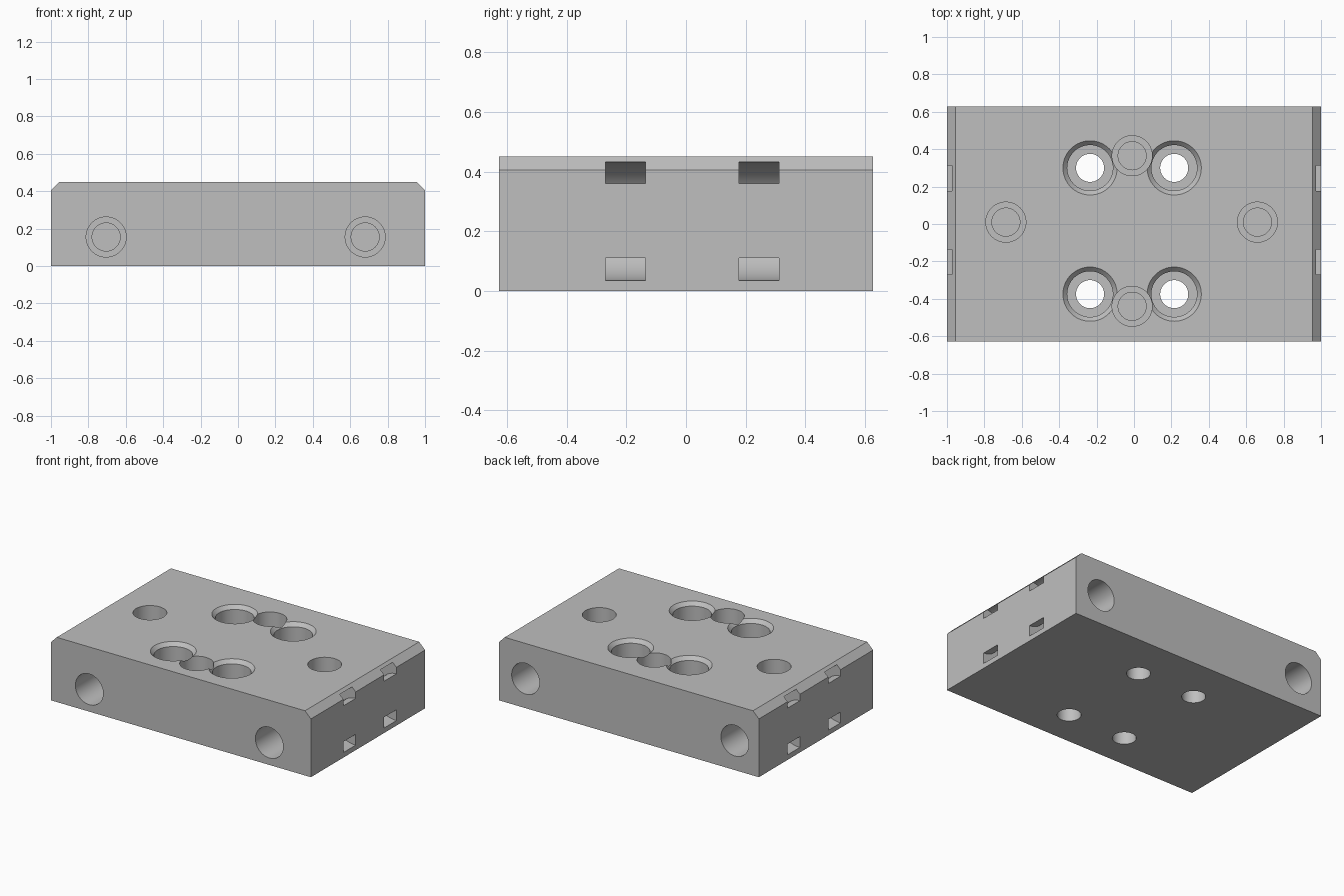
import bpy, bmesh, math
from mathutils import Matrix, Vector

if "Cube" in bpy.data.objects:
    bpy.data.objects.remove(bpy.data.objects["Cube"], do_unlink=True)

W, D, H, CHAMFER = 2.0, 1.255, 0.45, 0.045
SEGMENTS = 64

metal = bpy.data.materials.new("plain grey metal")
metal.use_nodes = True
metal.diffuse_color = (0.52, 0.52, 0.52, 1)
metal.node_tree.nodes["Principled BSDF"].inputs["Base Color"].default_value = metal.diffuse_color


def make_object(name, bm):
    bmesh.ops.recalc_face_normals(bm, faces=bm.faces)
    mesh = bpy.data.meshes.new(name)
    bm.to_mesh(mesh)
    bm.free()
    mesh.materials.append(metal)
    obj = bpy.data.objects.new(name, mesh)
    bpy.context.collection.objects.link(obj)
    return obj


def lathe(name, profile, origin, axis, closed=False):
    """Spin (radius, distance) points about an axis; cap the ends unless closed."""
    bm = bmesh.new()
    rings = []
    for r, t in profile:
        rings.append([bm.verts.new((r * math.cos(a), r * math.sin(a), t))
                      for a in (2 * math.pi * i / SEGMENTS for i in range(SEGMENTS))])
    pairs = list(zip(rings, rings[1:]))
    if closed:
        pairs.append((rings[-1], rings[0]))
    else:
        bm.faces.new(rings[0])
        bm.faces.new(rings[-1])
    for lo, hi in pairs:
        for i in range(SEGMENTS):
            j = (i + 1) % SEGMENTS
            bm.faces.new((lo[i], lo[j], hi[j], hi[i]))
    turn = Vector((0, 0, 1)).rotation_difference(Vector(axis)).to_matrix().to_4x4()
    bm.transform(Matrix.Translation(origin) @ turn)
    return make_object(name, bm)


# Block with its two upper long-end edges chamfered
bm = bmesh.new()
outline = [(-W/2, 0), (W/2, 0), (W/2, H - CHAMFER), (W/2 - CHAMFER, H),
           (-W/2 + CHAMFER, H), (-W/2, H - CHAMFER)]
face = bm.faces.new([bm.verts.new((x, -D/2, z)) for x, z in outline])
side = bmesh.ops.extrude_face_region(bm, geom=[face])["geom"]
bmesh.ops.translate(bm, vec=(0, D, 0), verts=[v for v in side if isinstance(v, bmesh.types.BMVert)])
block = make_object("manifold_block", bm)

cutters = []

# Countersunk, counterbored through holes
bolt = [(0.17, -0.025), (0.145, 0), (0.122, 0.025), (0.122, 0.22), (0.075, 0.22), (0.075, 0.5)]
for x in (-0.235, 0.215):
    for y in (0.30, -0.375):
        cutters.append(lathe("bolt_hole_cutter", bolt, (x, y, H), (0, 0, -1)))


# Blind stepped ports in the top, front and back
def port(origin, axis, depth, total):
    steps = [(0.107, -0.05), (0.107, depth), (0.075, depth), (0.075, total)]
    cutters.append(lathe("port_cutter", steps, origin, axis))


for x, y in ((-0.01, 0.365), (-0.01, -0.44), (-0.685, 0.01), (0.66, 0.01)):
    port((x, y, H), (0, 0, -1), 0.21, 0.33)
for x in (-0.705, 0.68):
    port((x, -D/2, 0.155), (0, 1, 0), 0.31, 0.42)
for x in (-0.815, 0.795):
    port((x, D/2, 0.205), (0, -1, 0), 0.3, 0.4)

# Curved strap channels looping into each end
strap = [(0.125, 0), (0.2, 0), (0.2, 0.135), (0.125, 0.135)]
for x in (-W/2, W/2):
    for y in (-0.27, 0.177):
        cutters.append(lathe("strap_channel_cutter", strap, (x, y, 0.235), (0, 1, 0), closed=True))

# Cut everything, then discard the cutters
bpy.context.view_layer.objects.active = block
for cutter in cutters:
    cutter.hide_render = True
    cut = block.modifiers.new("cut", "BOOLEAN")
    cut.operation = "DIFFERENCE"
    cut.solver = "EXACT"
    cut.object = cutter
    bpy.ops.object.modifier_apply(modifier=cut.name)
    bpy.data.objects.remove(cutter, do_unlink=True)

# Smooth bores, crisp edges
for obj in bpy.context.selected_objects:
    obj.select_set(False)
block.select_set(True)
bpy.ops.object.shade_smooth_by_angle(angle=math.radians(25))
